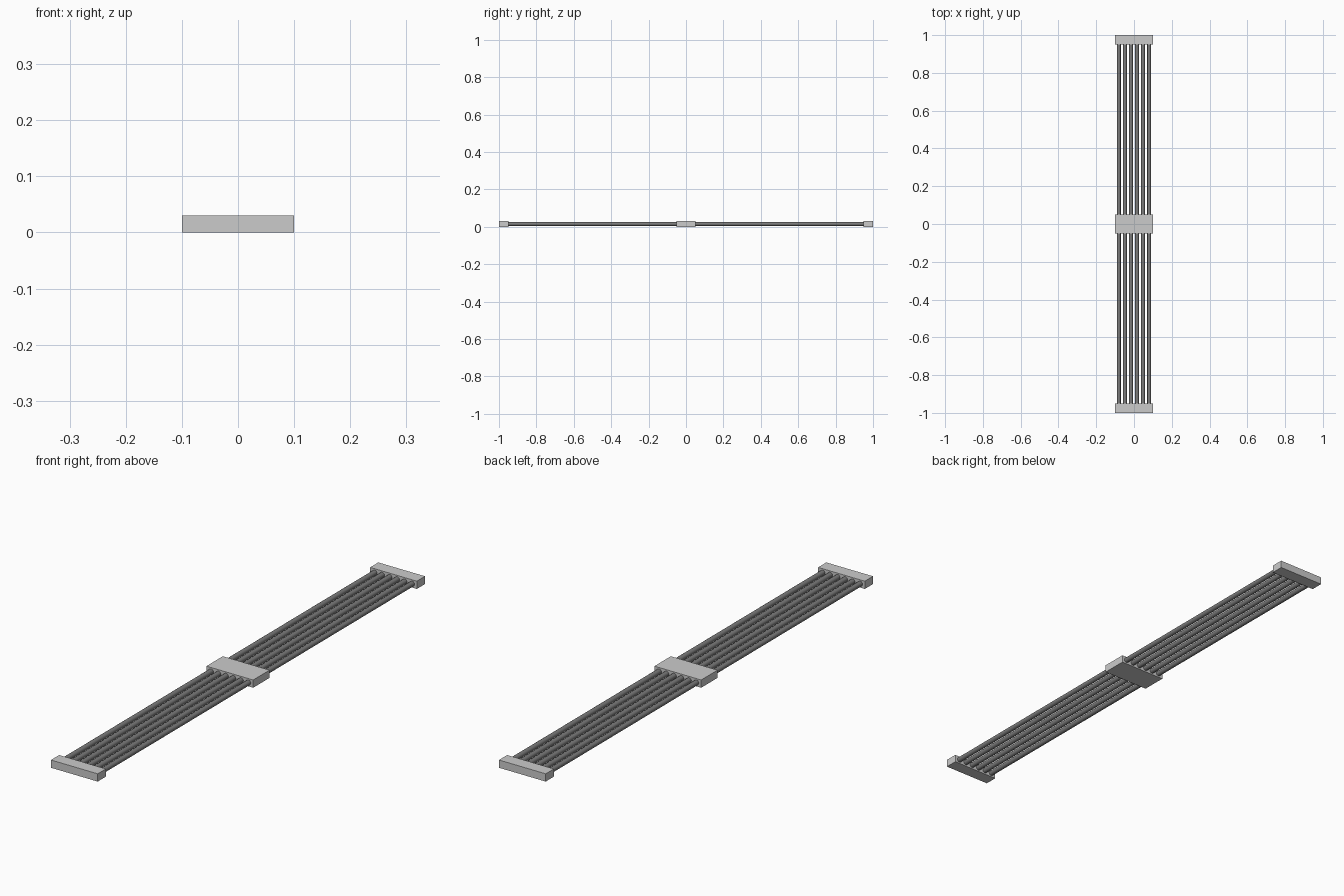
import bpy
import math

if "Cube" in bpy.data.objects:
    bpy.data.objects.remove(bpy.data.objects["Cube"])

ROD_COUNT = 6
ROD_SPAN = 0.16
ROD_RADIUS = 0.01
HEIGHT = 0.03


def grey(name, value):
    mat = bpy.data.materials.new(name)
    mat.diffuse_color = (value, value, value, 1)
    mat.use_nodes = True
    mat.node_tree.nodes["Principled BSDF"].inputs["Base Color"].default_value = mat.diffuse_color
    return mat


block_grey = grey("block_grey", 0.55)
rod_grey = grey("rod_grey", 0.2)


def block(name, y, depth):
    bpy.ops.mesh.primitive_cube_add(size=1, location=(0, y, HEIGHT / 2))
    obj = bpy.context.object
    obj.name = name
    obj.scale = (0.2, depth, HEIGHT)
    bpy.ops.object.transform_apply(location=False, rotation=False, scale=True)
    obj.data.materials.append(block_grey)


# End caps and centre clamp
block("front_end_block", -0.975, 0.05)
block("centre_block", 0, 0.1)
block("back_end_block", 0.975, 0.05)

# Parallel rods running through the blocks
for i in range(ROD_COUNT):
    x = -ROD_SPAN / 2 + i * ROD_SPAN / (ROD_COUNT - 1)
    bpy.ops.mesh.primitive_cylinder_add(
        vertices=16, radius=ROD_RADIUS, depth=1.92,
        location=(x, 0, HEIGHT / 2), rotation=(math.pi / 2, 0, 0))
    rod = bpy.context.object
    rod.name = f"rod_{i + 1}"
    rod.data.materials.append(rod_grey)
    bpy.ops.object.shade_smooth_by_angle()
